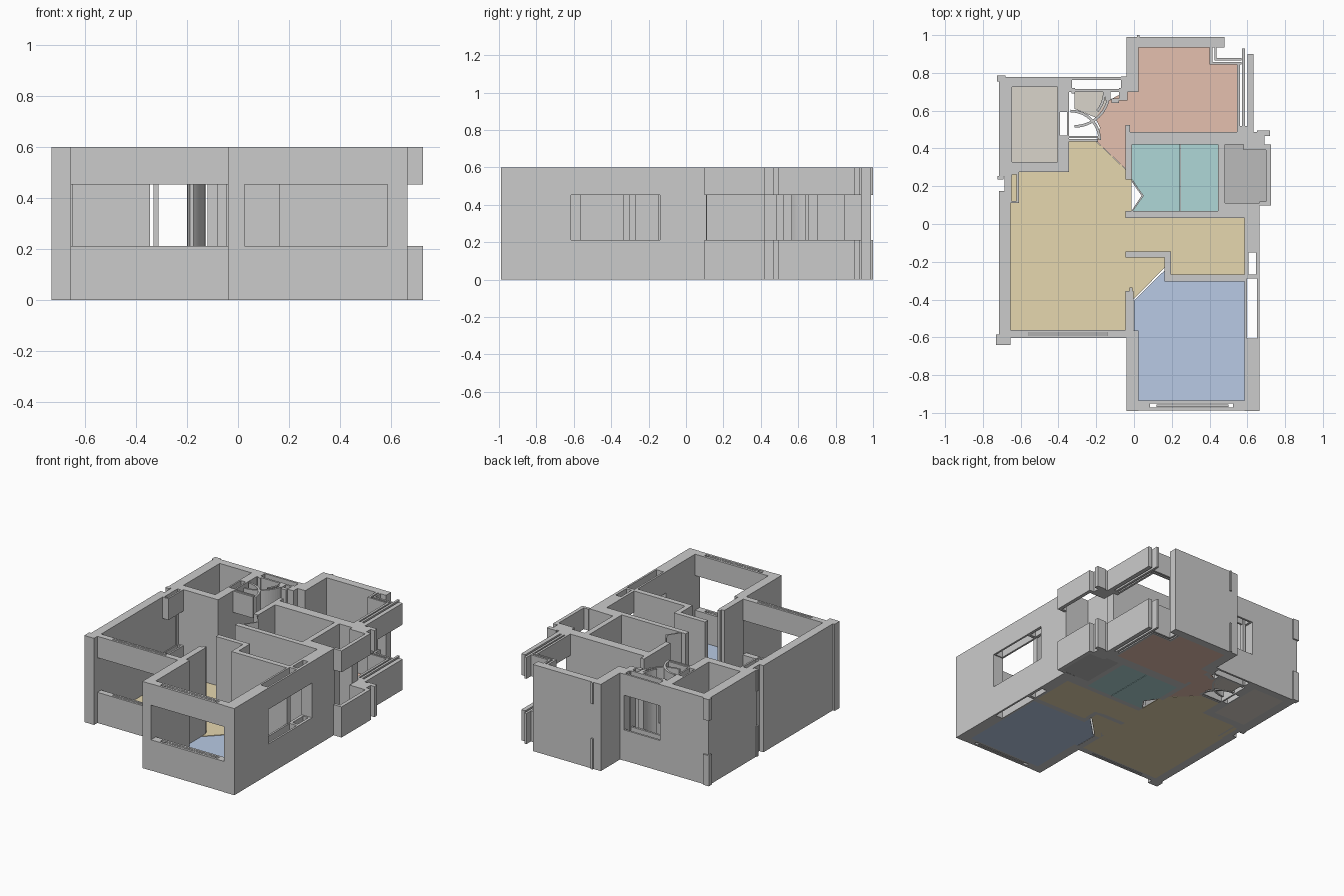
import bpy, bmesh
from math import cos, sin, radians

H, SILL, HEAD = 0.6, 0.212, 0.452
FULL = [(0, H)]
SPLIT = [(0, SILL), (HEAD, H)]          # window: low wall plus header


def finish(name, bm, color=None):
    bmesh.ops.recalc_face_normals(bm, faces=bm.faces)
    me = bpy.data.meshes.new(name)
    bm.to_mesh(me)
    bm.free()
    ob = bpy.data.objects.new(name, me)
    bpy.context.collection.objects.link(ob)
    if color:
        mat = bpy.data.materials.new(name + "_color")
        mat.diffuse_color = (*color, 1)
        me.materials.append(mat)


def prism(bm, pts, z0, z1):
    face = bm.faces.new([bm.verts.new((x, y, z0)) for x, y in pts])
    res = bmesh.ops.extrude_face_region(bm, geom=[face], use_keep_orig=True)
    up = [g for g in res["geom"] if isinstance(g, bmesh.types.BMVert)]
    bmesh.ops.translate(bm, verts=up, vec=(0, 0, z1 - z0))


def walls(name, rects, levels=FULL):
    """One object from plan rectangles (x0, x1, y0, y1)."""
    bm = bmesh.new()
    for x0, x1, y0, y1 in rects:
        for z0, z1 in levels:
            prism(bm, [(x0, y0), (x1, y0), (x1, y1), (x0, y1)], z0, z1)
    finish(name, bm)


def ring(x0, x1, y0, y1, tx, ty):
    """Hollow rectangle in plan, as four strips."""
    return [(x0, x0 + tx, y0, y1), (x1 - tx, x1, y0, y1),
            (x0 + tx, x1 - tx, y0, y0 + ty), (x0 + tx, x1 - tx, y1 - ty, y1)]


def arc_pts(c, r, a0, a1, n=10):
    angles = [radians(a0 + (a1 - a0) * i / n) for i in range(n + 1)]
    return [(c[0] + r * cos(a), c[1] + r * sin(a)) for a in angles]


def curved_wall(name, c, r, a0, a1, levels, t=0.014):
    bm = bmesh.new()
    pts = arc_pts(c, r, a0, a1) + arc_pts(c, r - t, a1, a0)
    for z0, z1 in levels:
        prism(bm, pts, z0, z1)
    finish(name, bm)


def floor(name, pts, color):
    bm = bmesh.new()
    prism(bm, pts, 0, 0.004)
    finish(name, bm, color)


# outer walls, left side
walls("store_room_walls", [(-0.716, -0.647, 0.25, 0.777), (-0.647, -0.345, 0.724, 0.777),
                           (-0.685, -0.345, 0.275, 0.328), (-0.404, -0.345, 0.592, 0.724),
                           (-0.404, -0.345, 0.328, 0.465)])
walls("service_shaft", ring(-0.404, -0.345, 0.46, 0.6, 0.011, 0.008))
walls("left_wall", [(-0.716, -0.655, -0.61, 0.09), (-0.73, -0.655, -0.64, -0.585),
                    (-0.685, -0.655, 0.09, 0.275), (-0.716, -0.68, 0.09, 0.175)])
walls("left_niche", ring(-0.66, -0.61, 0.11, 0.275, 0.012, 0.012), SPLIT)
walls("left_trim", [(-0.726, -0.68, 0.755, 0.787), (-0.722, -0.69, 0.235, 0.255)], SPLIT)

# front windows
walls("living_window", ring(-0.655, -0.04, -0.603, -0.562, 0.1, 0.013)
      + [(-0.555, -0.14, -0.586, -0.579)], SPLIT)
walls("bedroom_window", ring(0.025, 0.585, -0.988, -0.935, 0.06, 0.016)
      + [(0.12, 0.5, -0.968, -0.955)], SPLIT)

# front bedroom walls
walls("bedroom_walls", [(-0.04, 0.025, -0.99, -0.565), (0.585, 0.665, -0.99, -0.615),
                        (-0.045, -0.002, -0.565, -0.355), (-0.025, -0.008, -0.36, -0.335)])
walls("bedroom_side_window", ring(0.585, 0.665, -0.615, -0.28, 0.013, 0.008)
      + ring(0.585, 0.665, -0.28, -0.14, 0.02, 0.012), SPLIT)
walls("hall_corner_wall", [(-0.045, 0.195, -0.178, -0.145), (0.162, 0.195, -0.305, -0.178),
                           (0.195, 0.59, -0.305, -0.268)])

# bathroom and balcony walls
walls("right_wall", [(0.585, 0.665, -0.14, 0.11), (0.445, 0.585, 0.032, 0.112)])
walls("bathroom_walls", [(-0.045, 0.45, 0.032, 0.068), (-0.045, -0.01, 0.235, 0.42),
                         (0.445, 0.482, 0.06, 0.42), (-0.04, 0.58, 0.42, 0.486),
                         (-0.045, -0.02, 0.29, 0.525)])
bm = bmesh.new()
for y0, y1 in [(0.235, 0.15), (0.06, 0.15)]:
    d = 0.011 if y0 > y1 else -0.011
    prism(bm, [(-0.012, y0), (0.052, y1), (0.04, y1), (-0.012, y0 - d)], 0, H)
finish("bathroom_door", bm)
walls("balcony_parapet", [(0.665, 0.725, 0.098, 0.118), (0.7, 0.725, 0.118, 0.395),
                          (0.58, 0.725, 0.393, 0.42), (0.58, 0.69, 0.42, 0.486),
                          (0.65, 0.72, 0.465, 0.495)], SPLIT)

# back bedroom
walls("back_bedroom_walls", [(-0.04, 0.48, 0.935, 0.99), (-0.04, 0.025, 0.70, 0.935),
                             (0.40, 0.415, 0.845, 0.935), (-0.08, -0.035, 0.655, 0.72)])
walls("back_corner_window", [(0.40, 0.57, 0.845, 0.857), (0.425, 0.57, 0.866, 0.88),
                             (0.546, 0.562, 0.486, 0.85), (0.572, 0.588, 0.48, 0.93),
                             (0.602, 0.632, 0.515, 0.9), (0.425, 0.437, 0.88, 0.935),
                             (0.546, 0.632, 0.48, 0.52), (0.015, 0.03, 0.985, 1.0)], SPLIT)

# wash room with curved partitions
walls("wash_window", ring(-0.345, -0.05, 0.70, 0.777, 0.016, 0.014), SPLIT)
walls("wash_posts", [(-0.332, -0.312, 0.69, 0.72), (-0.07, -0.04, 0.70, 0.78),
                     (-0.15, -0.125, 0.655, 0.70), (-0.12, -0.08, 0.64, 0.665)])
walls("wash_lower_window", [(-0.345, -0.19, 0.437, 0.449), (-0.345, -0.19, 0.456, 0.466)], SPLIT)
C1, C2 = (-0.315, 0.70), (-0.335, 0.445)
curved_wall("shower_screen_right", C1, 0.19, 0, -46, FULL)
curved_wall("shower_screen_left", C1, 0.19, -46, -90, SPLIT)
curved_wall("shower_inner_right", C1, 0.165, 0, -40, FULL)
curved_wall("door_sweep", C2, 0.16, 20, 90, SPLIT)
curved_wall("door_sweep_end", C2, 0.16, 0, 20, FULL)

# floors
floor("living_floor", [(-0.655, 0.275), (-0.345, 0.275), (-0.345, 0.437), (-0.2, 0.437),
                       (-0.045, 0.29), (-0.012, 0.235), (-0.012, 0.032), (0.585, 0.032),
                       (0.585, -0.268), (0.195, -0.268), (0.162, -0.232), (0, -0.395),
                       (-0.045, -0.395), (-0.045, -0.565), (-0.655, -0.565)], (.79, .68, .43))
floor("bedroom_floor", [(0.168, -0.24), (0.195, -0.305), (0.585, -0.305), (0.585, -0.935),
                        (0.025, -0.935), (0.025, -0.565), (0, -0.565), (0, -0.405)], (.48, .59, .78))
floor("back_bedroom_floor", [(0.025, 0.935), (0.40, 0.935), (0.40, 0.845), (0.547, 0.845),
                             (0.547, 0.486), (-0.045, 0.486), (-0.045, 0.292), (-0.198, 0.437),
                             (-0.18, 0.51), (-0.205, 0.56), (-0.14, 0.65), (-0.05, 0.70),
                             (0.025, 0.70)], (.78, .53, .43))
TEAL = (.43, .68, .68)
floor("bathroom_floor_left", [(-0.01, 0.42), (0.244, 0.42), (0.244, 0.068), (-0.01, 0.068),
                              (0.05, 0.15), (-0.01, 0.235)], TEAL)
floor("bathroom_floor_right", [(0.247, 0.42), (0.447, 0.42), (0.447, 0.068), (0.247, 0.068)], TEAL)
floor("balcony_floor", [(0.48, 0.42), (0.7, 0.42), (0.7, 0.112), (0.48, 0.112)], (.50, .50, .50))
floor("store_room_floor", [(-0.647, 0.724), (-0.404, 0.724), (-0.404, 0.328), (-0.647, 0.328)],
      (.70, .66, .60))
floor("shower_floor", [C1] + arc_pts(C1, 0.18, 0, -50) + [(-0.315, 0.61)], (.70, .66, .60))
